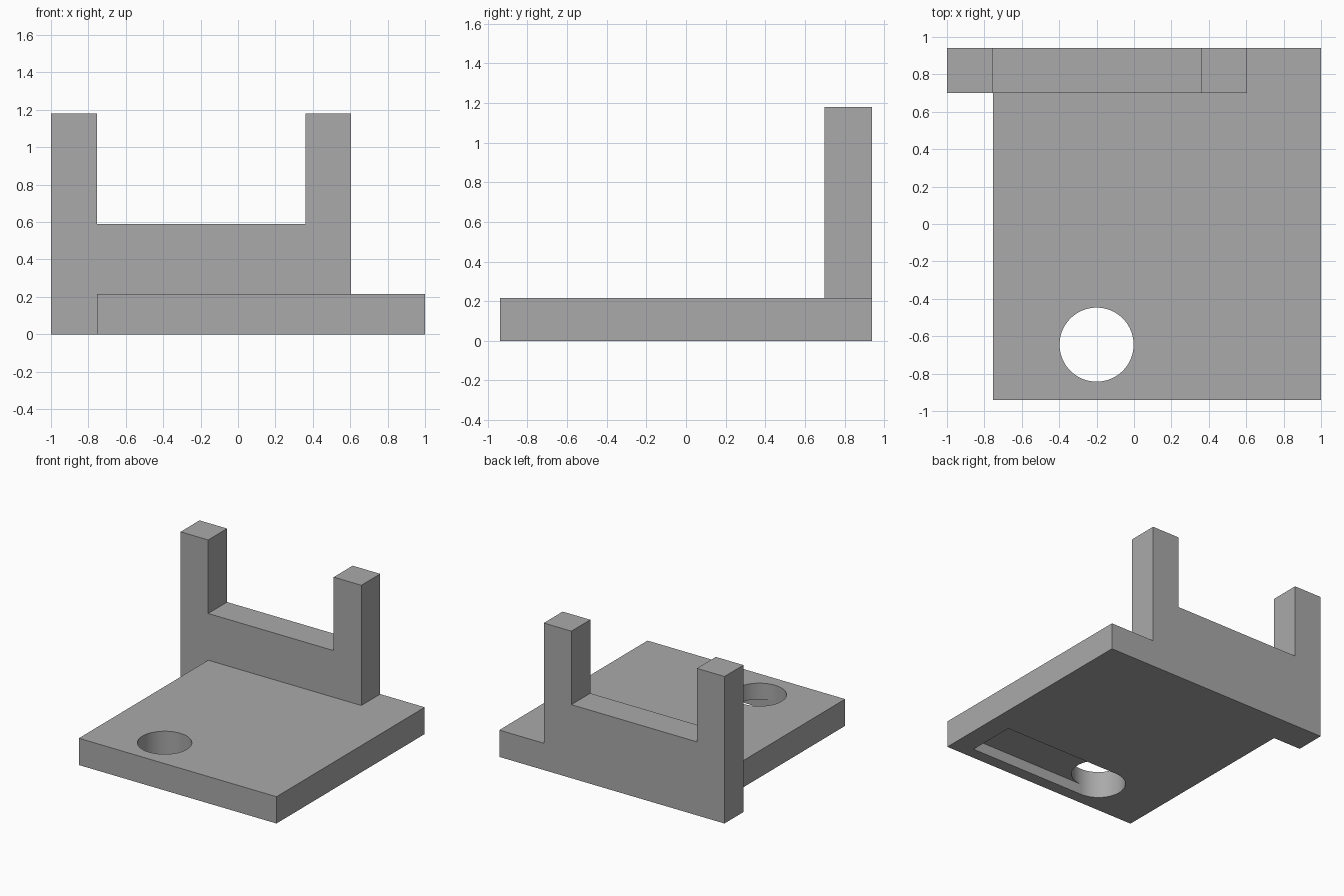
import bpy
import bmesh
from math import radians
from mathutils import Vector

cube = bpy.data.objects.get("Cube")
if cube:
    bpy.data.objects.remove(cube)

gray = bpy.data.materials.new("plain gray")
gray.use_nodes = True
colour = (0.4, 0.4, 0.4, 1)
gray.diffuse_color = colour
gray.node_tree.nodes["Principled BSDF"].inputs["Base Color"].default_value = colour


def finish(name, bm):
    bmesh.ops.recalc_face_normals(bm, faces=bm.faces)
    mesh = bpy.data.meshes.new(name)
    bm.to_mesh(mesh)
    bm.free()
    obj = bpy.data.objects.new(name, mesh)
    bpy.context.collection.objects.link(obj)
    mesh.materials.append(gray)
    return obj


def prism(name, points, sweep):
    """Extrude a closed outline along a vector."""
    bm = bmesh.new()
    face = bm.faces.new([bm.verts.new(p) for p in points])
    out = bmesh.ops.extrude_face_region(bm, geom=[face])
    moved = [v for v in out["geom"] if isinstance(v, bmesh.types.BMVert)]
    bmesh.ops.translate(bm, verts=moved, vec=Vector(sweep))
    return finish(name, bm)


def slab(name, x0, x1, y0, y1, z0, z1):
    corners = [(x0, y0, z0), (x1, y0, z0), (x1, y1, z0), (x0, y1, z0)]
    return prism(name, corners, (0, 0, z1 - z0))


def combine(target, other, operation):
    """Apply a boolean and remove the helper solid."""
    other.hide_render = True
    mod = target.modifiers.new(operation.lower(), 'BOOLEAN')
    mod.operation = operation
    mod.solver = 'EXACT'
    mod.object = other
    bpy.context.view_layer.objects.active = target
    bpy.ops.object.modifier_apply(modifier=mod.name)
    bpy.data.objects.remove(other)


LEFT, RIGHT = 1.0, -0.755       # plate sides
FRONT, BACK = -0.94, 0.94
THICK = 0.215
HOLE_X, HOLE_Y, RADIUS = -0.20, -0.645, 0.198

# Base plate
bracket = slab("base_plate_with_fork", RIGHT, LEFT, FRONT, BACK, 0, THICK)

# Forked upright along the back edge, overhanging the plate on one side
fork_outline = [(-1, 0), (0.605, 0), (0.605, 1.18), (0.36, 1.18),
                (0.36, 0.59), (RIGHT, 0.59), (RIGHT, 1.18), (-1, 1.18)]
fork = prism("fork", [(x, BACK, z) for x, z in fork_outline], (0, -0.24, 0))
combine(bracket, fork, 'UNION')

# Blind slot on the underside, running from the hole towards the left
slot = slab("slot_cutter", HOLE_X, 0.83, HOLE_Y - RADIUS, HOLE_Y + RADIUS, -0.1, 0.085)
combine(bracket, slot, 'DIFFERENCE')

# Round through hole
bm = bmesh.new()
bmesh.ops.create_cone(bm, cap_ends=True, segments=64, radius1=RADIUS, radius2=RADIUS, depth=1)
bmesh.ops.translate(bm, verts=bm.verts, vec=(HOLE_X, HOLE_Y, 0))
combine(bracket, finish("hole_cutter", bm), 'DIFFERENCE')

# Smooth only the hole wall
bpy.ops.object.select_all(action='DESELECT')
bracket.select_set(True)
bpy.context.view_layer.objects.active = bracket
bpy.ops.object.shade_smooth_by_angle(angle=radians(30))
